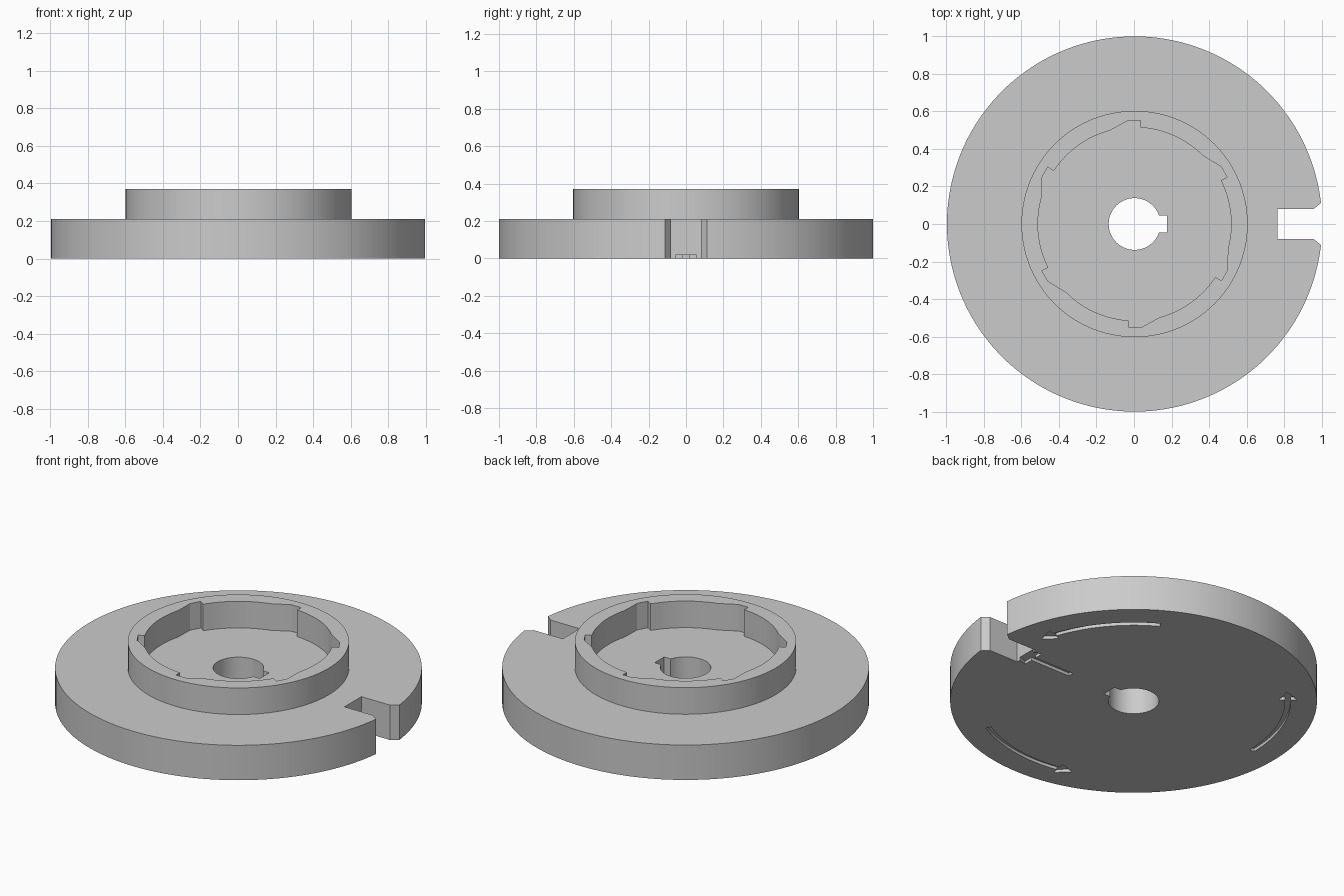
import bpy
import bmesh
from math import sin, cos, radians, asin, degrees

CX = 0.003            # disc axis, offset so the slotted outline is centred
BASE_TOP, RING_TOP, ENGRAVE = 0.21, 0.37, 0.018

if "Cube" in bpy.data.objects:
    bpy.data.objects.remove(bpy.data.objects["Cube"], do_unlink=True)

grey = bpy.data.materials.new("plain grey")
grey.use_nodes = True
grey.diffuse_color = (0.6, 0.6, 0.6, 1)
grey.node_tree.nodes["Principled BSDF"].inputs["Base Color"].default_value = (0.6, 0.6, 0.6, 1)


def polar(r, deg):
    return (CX + r * cos(radians(deg)), r * sin(radians(deg)))


def arc(r, start, end, n):
    return [polar(r, start + (end - start) * i / n) for i in range(n + 1)]


def add_prism(bm, outline, z0, z1):
    bottom = bm.faces.new([bm.verts.new((x, y, z0)) for x, y in outline])
    result = bmesh.ops.extrude_face_region(bm, geom=[bottom])
    top = [v for v in result["geom"] if isinstance(v, bmesh.types.BMVert)]
    bmesh.ops.translate(bm, verts=top, vec=(0, 0, z1 - z0))


def make_object(name, prisms):
    bm = bmesh.new()
    for prism in prisms:
        add_prism(bm, *prism)
    bmesh.ops.recalc_face_normals(bm, faces=bm.faces)
    mesh = bpy.data.meshes.new(name)
    bm.to_mesh(mesh)
    bm.free()
    mesh.materials.append(grey)
    obj = bpy.data.objects.new(name, mesh)
    bpy.context.collection.objects.link(obj)
    return obj


def cut(obj, prisms):
    cutter = make_object("cutter", prisms)
    cutter.hide_render = True
    mod = obj.modifiers.new("cut", "BOOLEAN")
    mod.operation, mod.solver, mod.object = "DIFFERENCE", "EXACT", cutter
    bpy.context.view_layer.update()
    graph = bpy.context.evaluated_depsgraph_get()
    mesh = bpy.data.meshes.new_from_object(obj.evaluated_get(graph))
    obj.modifiers.clear()
    obj.data = mesh
    bpy.data.objects.remove(cutter, do_unlink=True)


def smooth(obj):
    bpy.ops.object.select_all(action="DESELECT")
    obj.select_set(True)
    bpy.context.view_layer.objects.active = obj
    bpy.ops.object.shade_smooth_by_angle(angle=radians(20))


# Base disc outline with a chamfered slot on the +x side
rim = degrees(asin(0.112))
slot = [(0.957, -0.08), (0.765, -0.08), (0.765, 0.08), (0.957, 0.08)]
base = make_object("base_disc", [(arc(1, rim, 360 - rim, 160) + slot, 0, BASE_TOP)])

# Bore with keyway
key_half, bore_r = 0.045, 0.138
key = degrees(asin(key_half / bore_r))
bore = arc(bore_r, key, 360 - key, 56) + [(0.177, -key_half), (0.177, key_half)]
cuts = [(bore, -0.1, 0.5)]

# Three curved arrows engraved in the underside
for turn in (0, 120, 240):
    tail, neck, tip = 60 + turn, 19.2 + turn, 13.6 + turn
    arrow = (arc(0.857, tail, neck, 24) + [polar(0.892, neck), polar(0.842, tip), polar(0.792, neck)]
             + arc(0.827, neck, tail, 24))
    cuts.append((arrow, -0.1, ENGRAVE))

# Straight arrow pointing into the slot
half = [(0.45, 0.017), (0.715, 0.017), (0.715, 0.072)]
arrow = half + [(0.93, 0)] + [(x, -y) for x, y in reversed(half)]
cuts.append((arrow, -0.1, ENGRAVE))
cut(base, cuts)
smooth(base)

# Raised ring with six ratchet notches inside
ring = make_object("ratchet_ring", [(arc(0.603, 0, 357, 119), BASE_TOP - 0.01, RING_TOP)])
pocket = []
for k in range(6):
    a = 60 * k + 30
    pocket += [polar(0.517, a - 3.2), polar(0.553, a - 3.2), polar(0.553, a + 3.5)]
    pocket += arc(0.515, a + 15, a + 55, 14)
cut(ring, [(pocket, 0.1, 0.5)])
smooth(ring)
